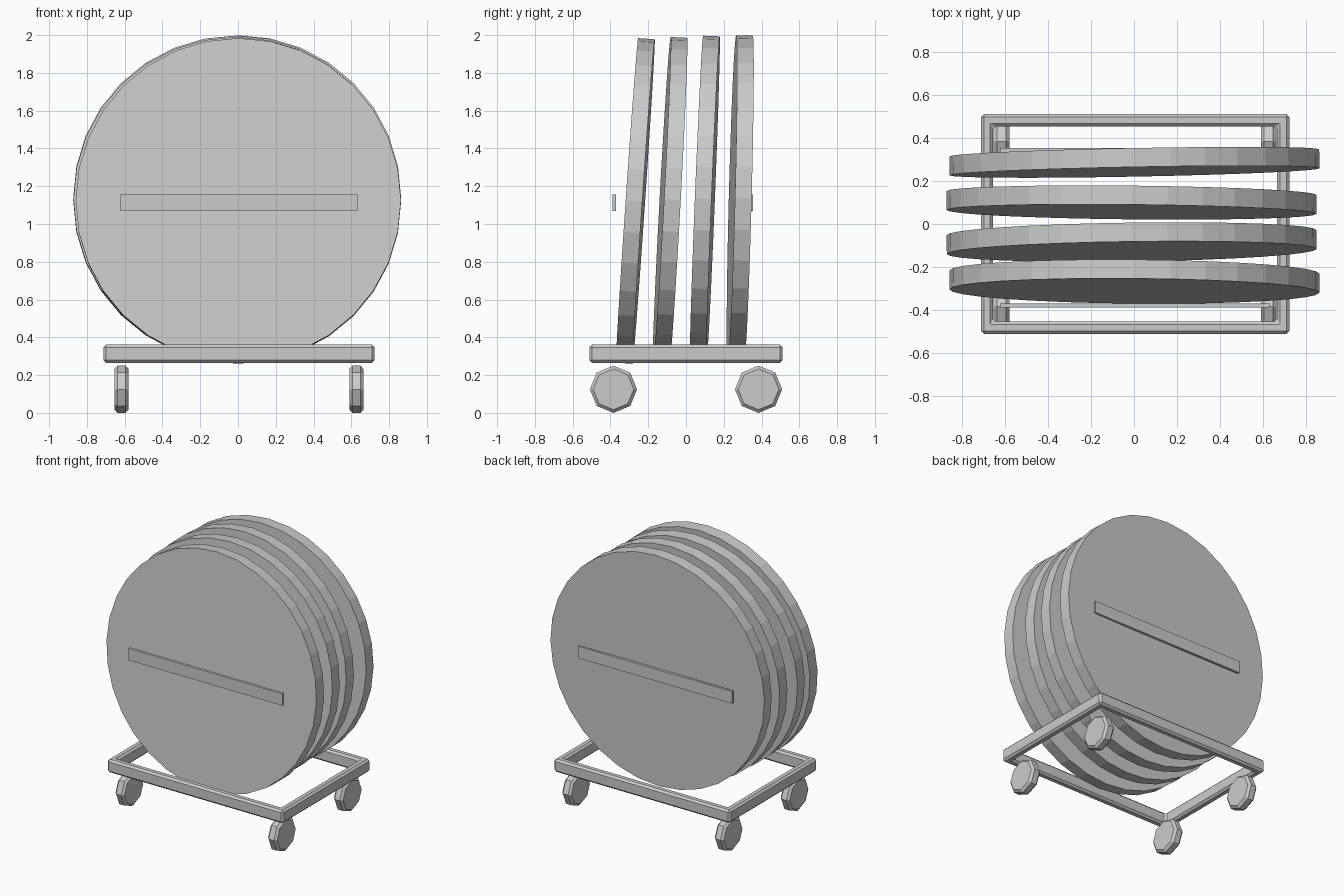
import bpy
import bmesh
from math import radians
from mathutils import Matrix

if "Cube" in bpy.data.objects:
    bpy.data.objects.remove(bpy.data.objects["Cube"], do_unlink=True)

GREY = (0.6, 0.6, 0.6, 1.0)
grey = bpy.data.materials.new("plain grey")
grey.use_nodes = True
grey.diffuse_color = GREY
grey.node_tree.nodes["Principled BSDF"].inputs["Base Color"].default_value = GREY


def add_object(name, bm, location, rotation=(0, 0, 0)):
    bmesh.ops.recalc_face_normals(bm, faces=bm.faces)
    mesh = bpy.data.meshes.new(name)
    bm.to_mesh(mesh)
    bm.free()
    mesh.materials.append(grey)
    obj = bpy.data.objects.new(name, mesh)
    obj.location = location
    obj.rotation_euler = [radians(a) for a in rotation]
    bpy.context.collection.objects.link(obj)
    return obj


def cylinder(sides, radius, depth, turn):
    bm = bmesh.new()
    bmesh.ops.create_cone(bm, cap_ends=True, segments=sides, radius1=radius,
                          radius2=radius, depth=depth,
                          matrix=Matrix.Rotation(radians(90), 4, turn))
    return bm


CX = 0.005  # centre line of the trolley

# Leaning discs: x, y, z of the centre, lean and twist in degrees
discs = [
    (0.002, -0.268, 1.122, -3.9, -0.5),
    (-0.011, -0.084, 1.128, -3.1, 0.8),
    (-0.011, 0.100, 1.135, -2.3, -0.6),
    (0.002, 0.287, 1.137, -1.5, 1.1),
]
for i, (x, y, z, lean, twist) in enumerate(discs, 1):
    add_object(f"disc_{i}", cylinder(32, 0.861, 0.088, "X"),
               (x, y, z), (lean, 0, twist))

# Flat bars in front of and behind the discs
for name, y in (("front_bar", -0.379), ("back_bar", 0.345)):
    bm = bmesh.new()
    bmesh.ops.create_cube(bm, size=1, matrix=Matrix.Diagonal((1.256, 0.018, 0.088, 1)))
    add_object(name, bm, (CX, y, 1.113))

# Rectangular base frame, inset to leave an open middle, then chamfered
bm = bmesh.new()
bmesh.ops.create_grid(bm, x_segments=1, y_segments=1, size=1,
                      matrix=Matrix.Diagonal((0.718, 0.511, 1, 1)))
middle = bm.faces[:]
bmesh.ops.inset_region(bm, faces=middle, thickness=0.08, use_boundary=True)
bmesh.ops.delete(bm, geom=middle, context="FACES")
top = bmesh.ops.extrude_face_region(bm, geom=bm.faces[:])["geom"]
bmesh.ops.translate(bm, vec=(0, 0, 0.096),
                    verts=[v for v in top if isinstance(v, bmesh.types.BMVert)])
frame = add_object("base_frame", bm, (CX, 0, 0.265))
chamfer = frame.modifiers.new("chamfer", "BEVEL")
chamfer.width = 0.014
chamfer.segments = 1
chamfer.limit_method = "ANGLE"

# Eight-sided caster wheels with chamfered rims
for side, x in (("right", -0.622), ("left", 0.622)):
    for end, y in (("front", -0.384), ("back", 0.384)):
        bm = cylinder(8, 0.125, 0.074, "Y")
        rims = [e for e in bm.edges if abs(e.verts[0].co.x - e.verts[1].co.x) < 0.01]
        bmesh.ops.bevel(bm, geom=rims, offset=0.016, segments=1,
                        profile=0.5, affect="EDGES")
        add_object(f"{end}_{side}_wheel", bm, (CX + x, y, 0.125))
